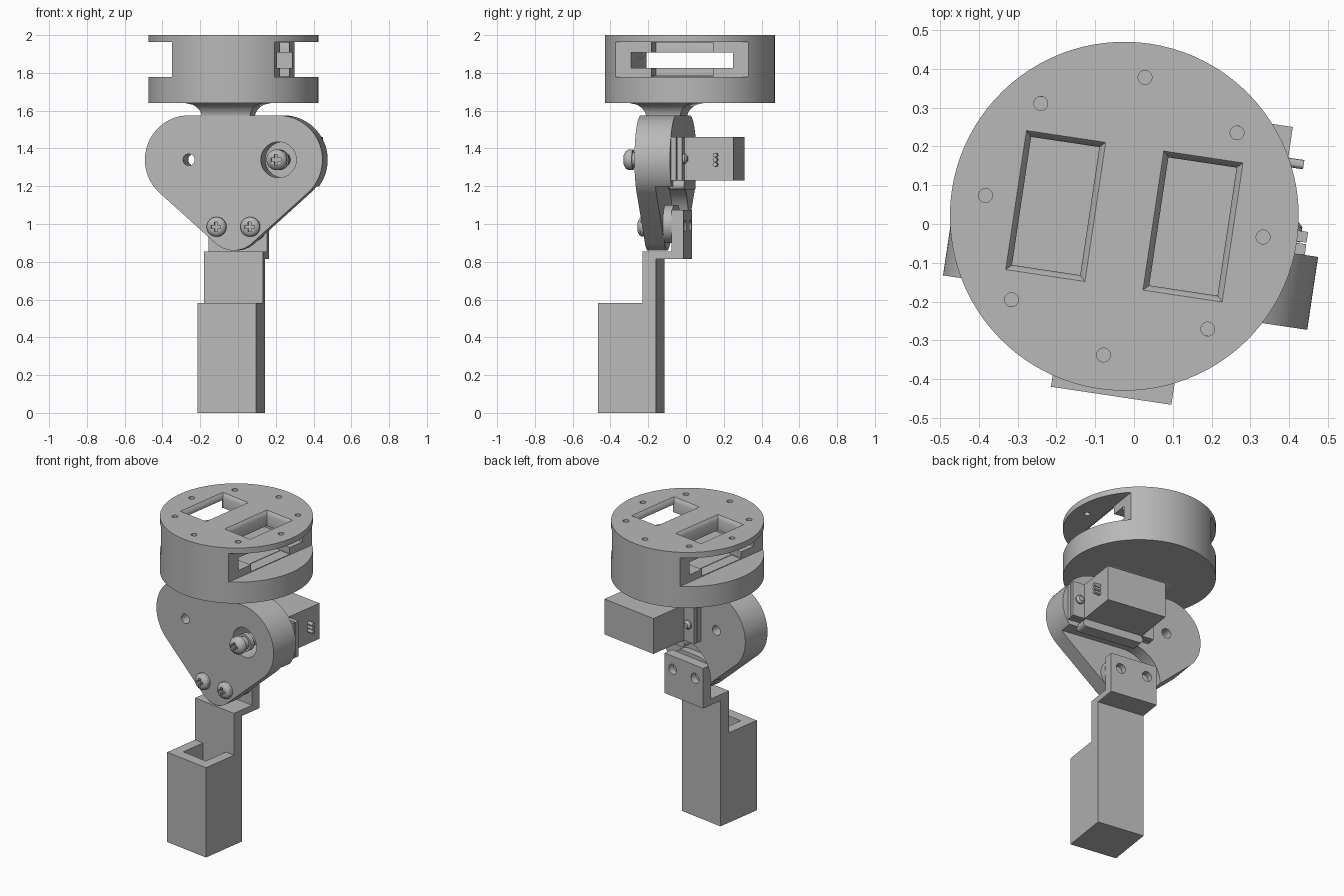
import bpy, bmesh, math
from mathutils import Matrix, Vector

cube = bpy.data.objects.get("Cube")
if cube:
    bpy.data.objects.remove(cube, do_unlink=True)

grey = bpy.data.materials.new("plain_grey")
grey.use_nodes = True
grey.diffuse_color = (0.48, 0.48, 0.48, 1)
grey.node_tree.nodes["Principled BSDF"].inputs["Base Color"].default_value = grey.diffuse_color
parts = []


def loft(name, rings):
    """Solid through a list of closed rings with equal point counts."""
    bm = bmesh.new()
    loops = [[bm.verts.new(p) for p in ring] for ring in rings]
    n = len(loops[0])
    for a, b in zip(loops, loops[1:]):
        for i in range(n):
            j = (i + 1) % n
            bm.faces.new((a[i], a[j], b[j], b[i]))
    bm.faces.new(loops[0])
    bm.faces.new(loops[-1])
    bmesh.ops.recalc_face_normals(bm, faces=bm.faces)
    mesh = bpy.data.meshes.new(name)
    bm.to_mesh(mesh)
    bm.free()
    obj = bpy.data.objects.new(name, mesh)
    bpy.context.collection.objects.link(obj)
    mesh.materials.append(grey)
    parts.append(obj)
    return obj


def rect(x0, x1, y0, y1, z, grow=0):
    return [(x0 - grow, y0 - grow, z), (x1 + grow, y0 - grow, z),
            (x1 + grow, y1 + grow, z), (x0 - grow, y1 + grow, z)]


def box(name, x0, x1, y0, y1, z0, z1):
    return loft(name, [rect(x0, x1, y0, y1, z) for z in (z0, z1)])


def circle(r, n=32):
    return [(r * math.cos(math.tau * i / n), r * math.sin(math.tau * i / n)) for i in range(n)]


def rod_z(name, x, y, r, z0, z1, n=32):
    return loft(name, [[(x + u, y + v, z) for u, v in circle(r, n)] for z in (z0, z1)])


def turned_y(name, x, z, profile, n=32):
    """Solid turned about an axis along y; profile lists (radius, y)."""
    return loft(name, [[(x + u, y, z + v) for u, v in circle(r, n)] for r, y in profile])


def rod_y(name, x, z, r, y0, y1):
    return turned_y(name, x, z, [(r, y0), (r, y1)])


def hull_plate(name, circles, y0, y1, n=128):
    """Plate whose outline wraps tightly round circles (x, z, r)."""
    pts = []
    for i in range(n):
        u, v = math.cos(math.tau * i / n), math.sin(math.tau * i / n)
        x, z, r = max(circles, key=lambda c: c[0] * u + c[1] * v + c[2])
        pts.append((x + r * u, z + r * v))
    return loft(name, [[(x, y, z) for x, z in pts] for y in (y0, y1)])


def cut(target, *cutters):
    for cutter in cutters:
        mod = target.modifiers.new("cut", 'BOOLEAN')
        mod.operation, mod.solver, mod.object = 'DIFFERENCE', 'EXACT', cutter
        bpy.context.view_layer.objects.active = target
        bpy.ops.object.modifier_apply(modifier=mod.name)
        parts.remove(cutter)
        bpy.data.objects.remove(cutter, do_unlink=True)


def screw(name, x, z, r, y0, y1):
    """Domed screw head facing the front with a cross recess."""
    h = y1 - y0
    head = turned_y(name, x, z, [(r * 0.55, y0), (r * 0.85, y0 + h * 0.2),
                                 (r, y0 + h * 0.5), (r, y1)])
    a, b = r * 0.5, r * 0.15
    cut(head, box("slot", x - a, x + a, y0 - 0.01, y0 + h * 0.5, z - b, z + b),
        box("slot", x - b, x + b, y0 - 0.01, y0 + h * 0.5, z - a, z + a))


# Round hip housing with side notches, two servo pockets and bolt holes
hip = rod_z("hip_housing", 0, 0, 0.45, 1.64, 2.0, 96)
for s in (-1, 1):
    x0, x1 = sorted((s * 0.275, s * 0.6))
    cut(hip, box("notch", x0, x1, -0.5, 0.5, 1.778, 1.963))
    x0, x1 = sorted((s * 0.09, s * 0.268))
    cut(hip, loft("pocket", [rect(x0, x1, -0.167, 0.167, z, g) for z, g in
                             ((1.785, 0), (1.975, 0), (1.99, 0.006), (2.002, 0.016))]))
    x0, x1 = sorted((s * 0.2, s * 0.29))
    cut(hip, box("window", x0, x1, -0.165, 0.165, 1.782, 1.96))
cut(hip, box("flange_slot", -0.3, 0.3, -0.273, 0.273, 1.826, 1.908))
for i in range(8):
    a = i * math.pi / 4
    cut(hip, rod_z("bolt_hole", 0.362 * math.cos(a), 0.362 * math.sin(a), 0.018, 1.9, 2.05, 20))

# Flared neck
neck = []
for i in range(9):
    t = i / 8
    neck.append(rect(-0.135, 0.12, -0.215, -0.035, 1.56 + 0.082 * t,
                     0.085 * (1 - math.sqrt(1 - t * t))))
loft("neck", neck)

# Three-lobed thigh plate
MID = 0.035
HORN, PIVOT = MID + 0.24, MID - 0.24
AXIS = 1.34
thigh = hull_plate("thigh_plate", [(PIVOT, AXIS, 0.235), (HORN, AXIS, 0.235),
                                   (MID, 1.005, 0.145)], -0.22, -0.03)
cut(thigh, rod_y("pivot_hole", PIVOT, AXIS, 0.031, -0.3, 0.1),
    rod_y("horn_hole", HORN, AXIS, 0.095, -0.3, -0.06),
    hull_plate("back_recess", [(0.05, 0.99, 0.21), (0.6, 0.99, 0.21)], -0.115, 0.05))
hull_plate("thigh_ledge", [(0.02, 1.205, 0.025), (0.38, 1.205, 0.025)], -0.05, 0.03, 48)

# Servo with mounting tabs and wires
box("servo_body", 0, 0.396, -0.05, 0.292, 1.23, 1.46)
for side, x0, x1 in (("right", -0.08, 0.01), ("left", 0.386, 0.475)):
    box(side + "_tab_mount", x0, x1, -0.05, -0.002, 1.23, 1.46)
    box(side + "_servo_tab", x0, x1, 0.002, 0.03, 1.23, 1.46)
    turned_y(side + "_tab_screw", (x0 + x1) / 2, AXIS + 0.005,
             [(0.028, 0.0), (0.028, 0.04), (0.016, 0.052)], 20)
for i in range(3):
    z = AXIS + (i - 1) * 0.025
    loft("servo_wire", [[(x, 0.2 + u, z + v) for u, v in circle(0.012, 12)]
                        for x in (0.39, 0.438)])

# Servo horn shaft and front screws
turned_y("horn_shaft", HORN, AXIS, [(0.04, -0.268), (0.04, -0.225), (0.055, -0.225),
                                    (0.055, -0.195), (0.04, -0.195), (0.04, -0.045)])
screw("horn_screw", HORN, AXIS, 0.055, -0.31, -0.262)
for x in (MID - 0.09, MID + 0.09):
    screw("knee_screw", x, 0.985, 0.052, -0.258, -0.218)

# Knee spacer and bracket
hull_plate("knee_spacer", [(MID - 0.06, 1.0, 0.1), (MID + 0.06, 1.0, 0.1)], -0.118, -0.068, 64)
L, R = MID - 0.157, MID + 0.157
bracket = box("knee_bracket", L, R, -0.07, -0.005, 0.815, 1.075)
for x in (MID - 0.09, MID + 0.09):
    cut(bracket, rod_y("bolt_hole", x, 0.99, 0.032, -0.045, 0.05))
box("knee_shelf", L, R, -0.225, -0.06, 0.815, 0.855)

# Shin strip rising from an open foot box
box("shin_strip", L, R, -0.225, -0.153, 0.5, 0.83)
foot = box("foot_box", L, R, -0.463, -0.153, 0, 0.583)
cut(foot, box("cavity", L + 0.065, R - 0.065, -0.395, -0.225, 0.06, 0.7))

# Turn and place the whole leg, smoothing only the curved surfaces
place = Matrix.Translation(Vector((-0.025, 0.02, 0))) @ Matrix.Rotation(math.radians(-8.5), 4, 'Z')
for obj in parts:
    obj.matrix_world = place
    bpy.ops.object.select_all(action='DESELECT')
    obj.select_set(True)
    bpy.context.view_layer.objects.active = obj
    bpy.ops.object.shade_smooth_by_angle(angle=math.radians(30))
